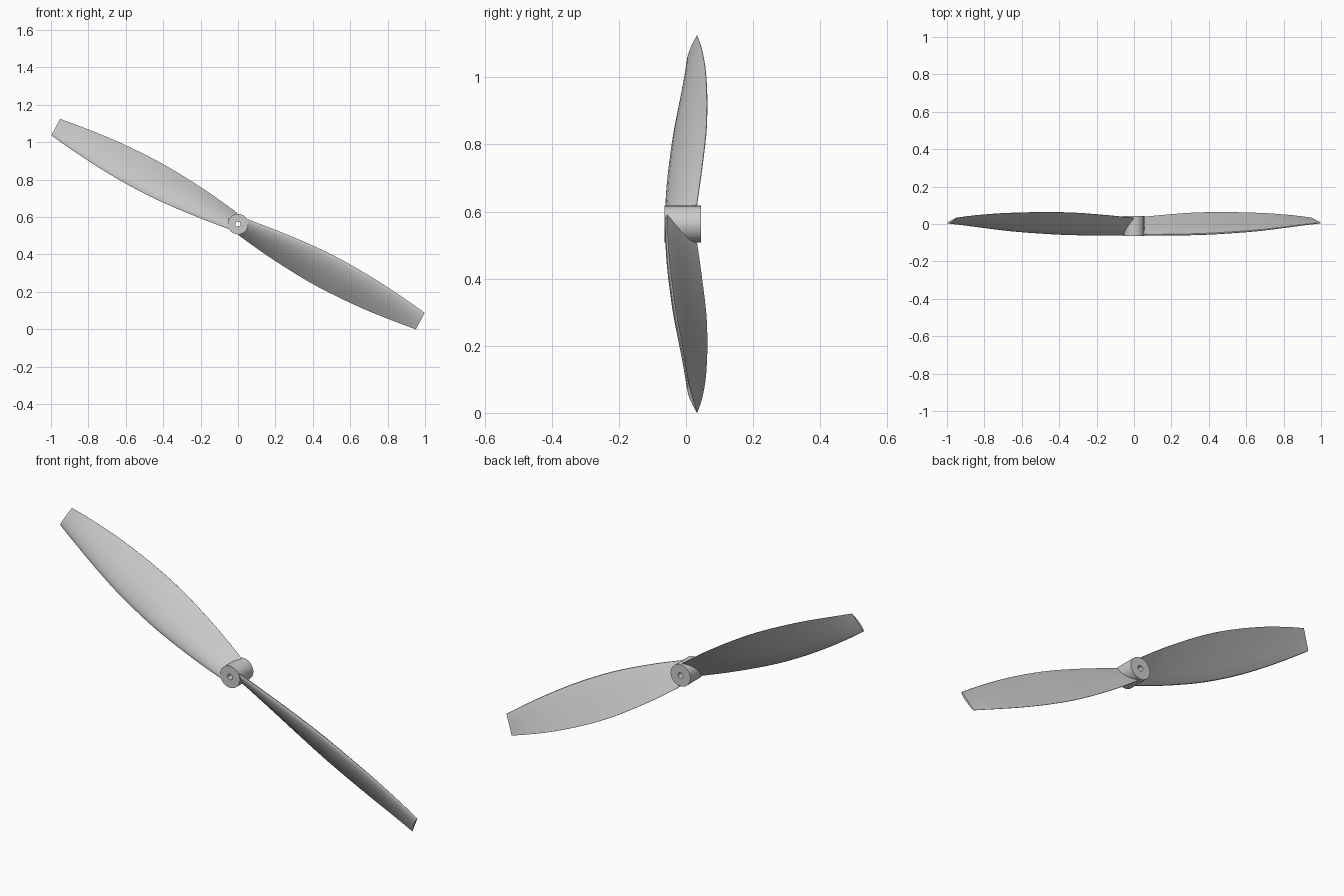
import bpy, bmesh, math
from mathutils import Matrix, Vector

if "Cube" in bpy.data.objects:
    bpy.data.objects.remove(bpy.data.objects["Cube"])

CENTRE = Vector((0, 0, 0.5625))
TILT = math.radians(28)

# blade stations: radius, leading edge (v, y), trailing edge (v, y), thickness
STATIONS = [
    (0.03, -0.048, -0.057, 0.050, 0.033, 0.020),
    (0.20, -0.070, -0.057, 0.073, 0.047, 0.023),
    (0.40, -0.088, -0.052, 0.090, 0.060, 0.024),
    (0.55, -0.093, -0.044, 0.095, 0.063, 0.023),
    (0.70, -0.090, -0.034, 0.091, 0.062, 0.021),
    (0.85, -0.080, -0.019, 0.081, 0.057, 0.018),
    (1.00, -0.064, -0.003, 0.064, 0.046, 0.014),
    (1.104, -0.050, 0.007, 0.050, 0.033, 0.010),
]
# flat-bottomed airfoil: chord fraction, height as fraction of thickness
AIRFOIL = [(1, 0.06), (0.85, 0.38), (0.7, 0.66), (0.5, 0.92), (0.32, 1.0),
           (0.18, 0.88), (0.08, 0.65), (0.02, 0.38), (0, 0.15),
           (0.02, -0.03), (0.1, -0.1), (0.3, -0.1), (0.6, -0.05), (1, -0.03)]


def smooth_stations(rows, steps=3):
    """Catmull-Rom interpolation between the stations."""
    out = []
    for i in range(len(rows) - 1):
        p = [rows[max(i - 1, 0)], rows[i], rows[i + 1], rows[min(i + 2, len(rows) - 1)]]
        for s in range(steps):
            t = s / steps
            out.append([0.5 * (2 * b + (c - a) * t + (2 * a - 5 * b + 4 * c - d) * t * t
                               + (3 * b - a - 3 * c + d) * t ** 3)
                        for a, b, c, d in zip(*p)])
    return out + [list(rows[-1])]


def finish(bm, name, angle=35):
    bmesh.ops.recalc_face_normals(bm, faces=bm.faces)
    me = bpy.data.meshes.new(name)
    bm.to_mesh(me)
    bm.free()
    ob = bpy.data.objects.new(name, me)
    bpy.context.collection.objects.link(ob)
    bpy.ops.object.select_all(action='DESELECT')
    ob.select_set(True)
    bpy.context.view_layer.objects.active = ob
    bpy.ops.object.shade_smooth_by_angle(angle=math.radians(angle))
    return ob


def loft(bm, rings, closed=False):
    n = len(rings[0])
    pairs = list(zip(rings, rings[1:])) + ([(rings[-1], rings[0])] if closed else [])
    for a, b in pairs:
        for i in range(n):
            j = (i + 1) % n
            bm.faces.new((a[i], a[j], b[j], b[i]))


# twisted blade, pointing along -x before tilting about y
def blade(name, turn):
    bm = bmesh.new()
    rings = []
    for r, v0, y0, v1, y1, thick in smooth_stations(STATIONS):
        chord = Vector((0, y1 - y0, v1 - v0))
        front = Vector((0, -chord.z, chord.y)).normalized()
        lead = Vector((-r, y0, v0))
        rings.append([bm.verts.new(lead + chord * c + front * h * thick)
                      for c, h in AIRFOIL])
    loft(bm, rings)
    bm.faces.new(rings[0])
    bm.faces.new(rings[-1])
    bm.transform(Matrix.Translation(CENTRE) @ Matrix.Rotation(TILT + turn, 4, 'Y'))
    finish(bm, name)


blade("blade_left", 0)
blade("blade_right", math.pi)

# hub with a shaft hole through it
bm = bmesh.new()
rings = []
for rad, y in [(0.055, -0.064), (0.055, 0.044), (0.014, 0.044), (0.014, -0.064)]:
    rings.append([bm.verts.new(CENTRE + Vector((rad * math.cos(a), y, rad * math.sin(a))))
                  for a in (2 * math.pi * k / 40 for k in range(40))])
loft(bm, rings, closed=True)
finish(bm, "hub")
